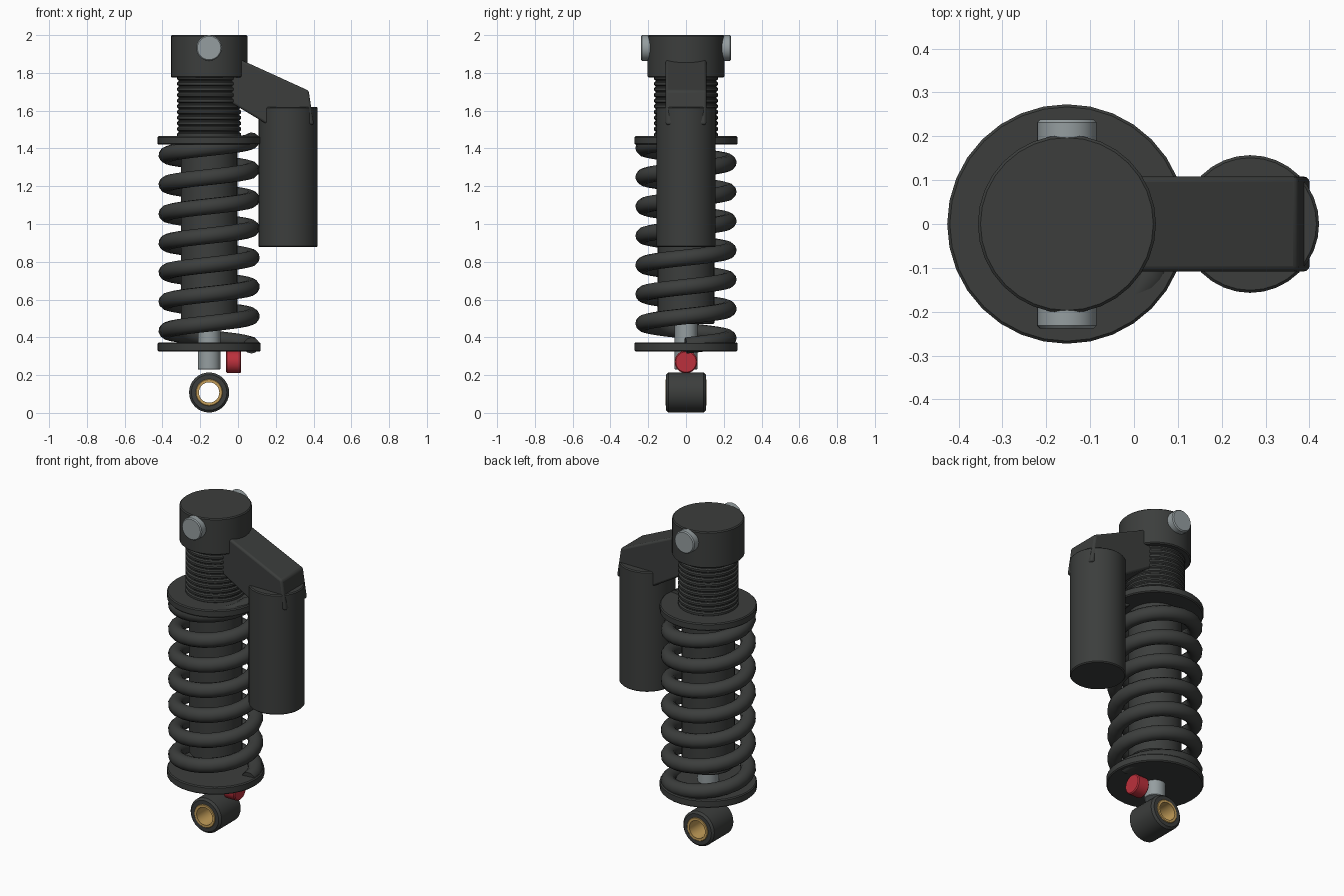
import bpy, bmesh, math
from math import sin, cos, pi
from mathutils import Matrix

if "Cube" in bpy.data.objects:
    bpy.data.objects.remove(bpy.data.objects["Cube"])

CX = -0.153          # x of the damper axis
RX = 0.265           # x of the reservoir axis


def material(name, rgb):
    m = bpy.data.materials.new(name)
    m.diffuse_color = (*rgb, 1)
    m.use_nodes = True
    m.node_tree.nodes["Principled BSDF"].inputs["Base Color"].default_value = m.diffuse_color
    return m


DARK = material("dark_metal", (0.045, 0.048, 0.046))
STEEL = material("steel", (0.30, 0.34, 0.35))
RED = material("red_knob", (0.50, 0.03, 0.045))
BRONZE = material("bronze", (0.55, 0.34, 0.10))


def finish(ob, mat, angle=35):
    ob.data.materials.append(mat)
    bpy.ops.object.select_all(action='DESELECT')
    ob.select_set(True)
    bpy.context.view_layer.objects.active = ob
    bpy.ops.object.shade_smooth_by_angle(angle=math.radians(angle))
    return ob


def mesh_object(name, bm):
    bmesh.ops.recalc_face_normals(bm, faces=bm.faces)
    me = bpy.data.meshes.new(name)
    bm.to_mesh(me)
    bm.free()
    ob = bpy.data.objects.new(name, me)
    bpy.context.collection.objects.link(ob)
    return ob


def lathe(name, profile, mat, loc, axis='Z', ring=False, seg=32):
    """Spin (radius, height) points; ring=True closes the profile, otherwise the ends are capped."""
    bm = bmesh.new()
    loops = [[bm.verts.new((r * cos(2 * pi * i / seg), r * sin(2 * pi * i / seg), z))
              for i in range(seg)] for r, z in profile]
    pairs = list(zip(loops, loops[1:] + loops[:1])) if ring else list(zip(loops, loops[1:]))
    for a, b in pairs:
        for i in range(seg):
            j = (i + 1) % seg
            bm.faces.new((a[i], a[j], b[j], b[i]))
    if not ring:
        bm.faces.new(loops[0])
        bm.faces.new(loops[-1])
    rot = {'Z': Matrix(), 'Y': Matrix.Rotation(pi / 2, 4, 'X'),
           'X': Matrix.Rotation(pi / 2, 4, 'Y')}[axis]
    bm.transform(Matrix.Translation(loc) @ rot)
    return finish(mesh_object(name, bm), mat)


def cyl(name, r, a, b, mat, loc, axis='Z', c=0.006):
    """Cylinder from a to b along its axis with chamfered rims."""
    return lathe(name, [(r - c, a), (r, a + c), (r, b - c), (r - c, b)], mat, loc, axis)


def tube(name, ro, ri, half, mat, loc, c):
    return lathe(name, [(ro - c, -half), (ro, c - half), (ro, half - c), (ro - c, half),
                        (ri, half), (ri, -half)], mat, loc, 'Y', ring=True)


# head, cross pin, damper body and shaft
axis = (CX, 0, 0)
cyl("top_head", 0.203, 1.775, 2.0, DARK, axis)
cyl("top_pin", 0.068, -0.238, 0.238, STEEL, (CX, 0, 1.932), 'Y')
cyl("damper_body", 0.15, 0.47, 1.50, DARK, axis)
cyl("damper_shaft", 0.06, 0.23, 0.52, STEEL, axis, c=0.003)

# threaded sleeve: repeated ridges
n, z0, z1 = 11, 1.455, 1.785
p = (z1 - z0) / n
thread = []
for k in range(n):
    z = z0 + k * p
    thread += [(0.162, z), (0.162, z + 0.2 * p), (0.17, z + 0.4 * p), (0.17, z + 0.8 * p)]
lathe("threaded_sleeve", thread + [(0.162, z1)], DARK, axis)

# spring seats
cyl("upper_spring_seat", 0.273, 1.42, 1.465, DARK, axis)
cyl("lower_spring_seat", 0.273, 0.325, 0.373, DARK, axis)

# coil spring
turns, per, low, pitch, cr = 7, 24, 0.357, 0.155, 0.225
cu = bpy.data.curves.new("coil_spring", 'CURVE')
cu.dimensions = '3D'
cu.bevel_depth = 0.043
cu.bevel_resolution = 4
cu.use_fill_caps = True
sp = cu.splines.new('POLY')
sp.points.add(turns * per)
for i, pt in enumerate(sp.points):
    t = i / per
    pt.co = (CX + cr * cos(2 * pi * t), cr * sin(2 * pi * t), low + pitch * t, 1)
spring = bpy.data.objects.new("coil_spring", cu)
bpy.context.collection.objects.link(spring)
bpy.ops.object.select_all(action='DESELECT')
spring.select_set(True)
bpy.context.view_layer.objects.active = spring
bpy.ops.object.convert(target='MESH')
finish(bpy.context.view_layer.objects.active, DARK, 50)

# lower eye, bushing and adjuster knob
eye = (CX, 0, 0.108)
tube("lower_eye", 0.106, 0.07, 0.105, DARK, eye, 0.012)
tube("eye_bushing", 0.071, 0.054, 0.109, BRONZE, eye, 0.003)
cyl("adjuster_knob", 0.06, -0.063, 0.016, RED, (0, 0, 0.27), 'X')

# reservoir and the arm that carries it
cyl("reservoir", 0.157, 0.877, 1.62, DARK, (RX, 0, 0))
outline = [(-0.10, 1.68), (0.15, 1.53), (0.402, 1.525), (0.374, 1.706), (-0.10, 1.922)]
bm = bmesh.new()
face = bm.faces.new([bm.verts.new((x, -0.108, z)) for x, z in outline])
ext = bmesh.ops.extrude_face_region(bm, geom=[face])
bmesh.ops.translate(bm, vec=(0, 0.216, 0),
                    verts=[v for v in ext["geom"] if isinstance(v, bmesh.types.BMVert)])
arm = mesh_object("reservoir_arm", bm)
bev = arm.modifiers.new("rounded_edges", 'BEVEL')
bev.width = 0.012
bev.segments = 3
finish(arm, DARK)
